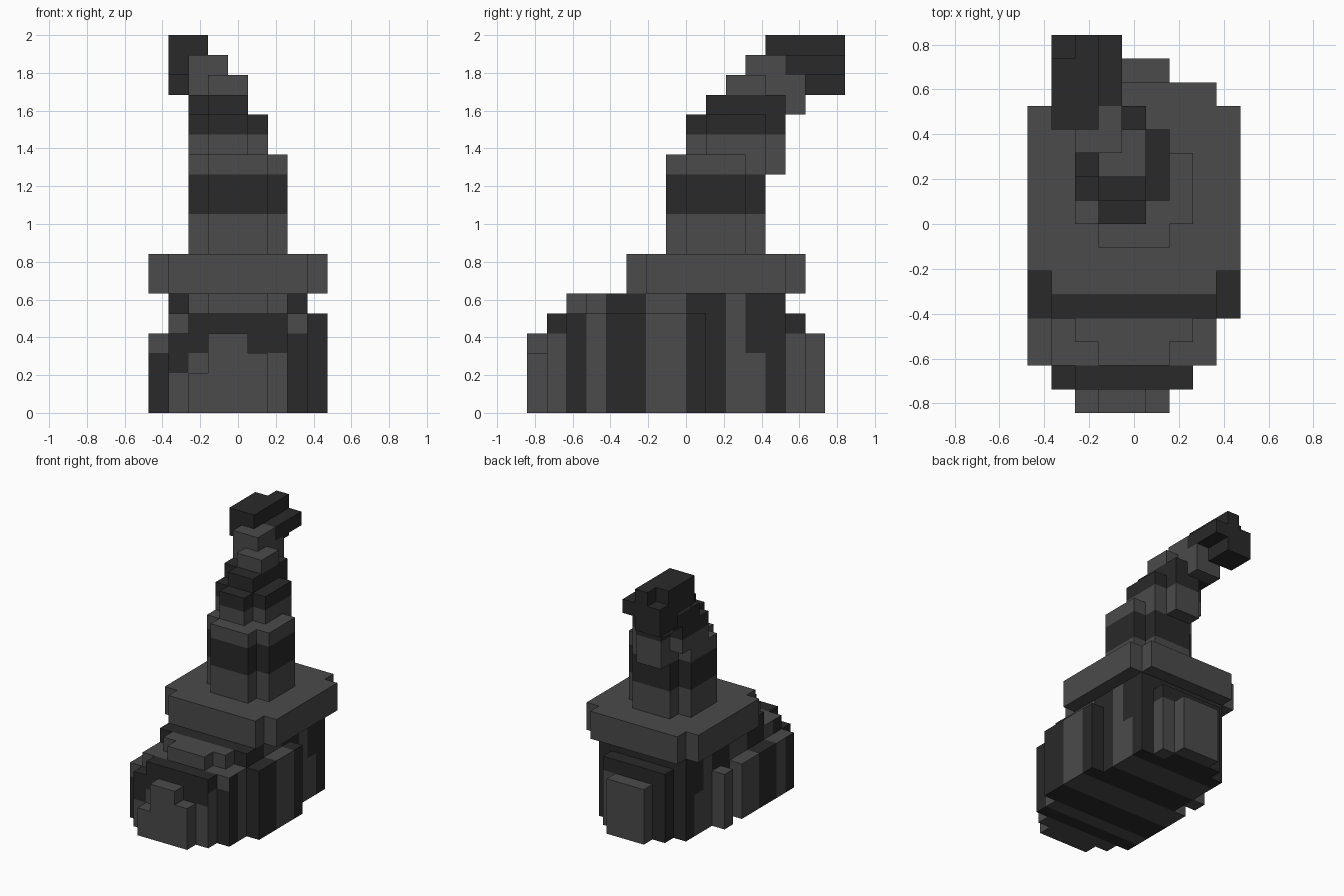
import bpy
import bmesh

cube = bpy.data.objects.get("Cube")
if cube:
    bpy.data.objects.remove(cube, do_unlink=True)

V = 2 / 19                      # block size
LIGHT, DARK = 0, 1


def material(name, value):
    m = bpy.data.materials.new(name)
    m.use_nodes = True
    c = (value, value, value, 1)
    m.diffuse_color = c
    m.node_tree.nodes["Principled BSDF"].inputs["Base Color"].default_value = c
    return m


MATS = [material("light grey", 0.069), material("dark grey", 0.0225)]

# Six face directions with the corners of a unit block
SIDES = {
    (1, 0, 0): [(1, 0, 0), (1, 1, 0), (1, 1, 1), (1, 0, 1)],
    (-1, 0, 0): [(0, 1, 0), (0, 0, 0), (0, 0, 1), (0, 1, 1)],
    (0, 1, 0): [(1, 1, 0), (0, 1, 0), (0, 1, 1), (1, 1, 1)],
    (0, -1, 0): [(0, 0, 0), (1, 0, 0), (1, 0, 1), (0, 0, 1)],
    (0, 0, 1): [(0, 0, 1), (1, 0, 1), (1, 1, 1), (0, 1, 1)],
    (0, 0, -1): [(0, 1, 0), (1, 1, 0), (1, 0, 0), (0, 0, 0)],
}


def blocks(name, boxes, colour):
    """Outer skin of a union of boxes (x0, x1, y0, y1, z0, z1) in block units."""
    cells = {(i, j, k) for a, b, c, d, e, f in boxes
             for i in range(a, b) for j in range(c, d) for k in range(e, f)}
    bm = bmesh.new()
    verts = {}
    for cell in sorted(cells):
        for n, corners in SIDES.items():
            if tuple(p + q for p, q in zip(cell, n)) in cells:
                continue
            ring = []
            for corner in corners:
                p = tuple(a + b for a, b in zip(cell, corner))
                if p not in verts:
                    verts[p] = bm.verts.new(((p[0] - 4.5) * V, (p[1] - 8) * V, p[2] * V))
                ring.append(verts[p])
            face = bm.faces.new(ring)
            face.material_index = colour(cell, n)
    # Merge flat areas of one colour
    bmesh.ops.dissolve_limit(bm, angle_limit=0.01, verts=bm.verts[:],
                             edges=bm.edges[:], delimit={'MATERIAL'})
    mesh = bpy.data.meshes.new(name)
    bm.to_mesh(mesh)
    bm.free()
    for m in MATS:
        mesh.materials.append(m)
    bpy.context.collection.objects.link(bpy.data.objects.new(name, mesh))


def body_colour(cell, n):
    """Stripes along the length, with darker upper edges at both ends."""
    i, j, k = cell
    if j == 1:
        if n[0] > 0:
            return DARK if k >= 4 else LIGHT
        return DARK if k >= (2 if i == 1 else 3) else LIGHT
    if j == 2:
        front_cap = n[1] < 0 and (i, k) in ((0, 3), (1, 4), (7, 4))
        return LIGHT if k >= 5 or n[2] > 0 or front_cap else DARK
    if j == 11:
        return DARK if k >= 3 else LIGHT
    if j == 13:
        return LIGHT if i == 6 and k < 4 else DARK
    if i == 0 and j == 9:
        return LIGHT
    return DARK if j in (4, 5, 8, 9, 12) else LIGHT


# Striped body with stepped ends and side ribs
blocks("striped_body", [
    (1, 8, 2, 13, 0, 5),
    (1, 2, 1, 2, 0, 4), (2, 7, 1, 2, 0, 5),
    (3, 6, 2, 3, 5, 6), (2, 7, 3, 4, 5, 6), (1, 8, 4, 13, 5, 6),
    (8, 9, 4, 9, 0, 5),
    (0, 1, 2, 8, 0, 4), (0, 1, 9, 10, 0, 4),
    (2, 7, 13, 14, 0, 5),
], body_colour)

# Stepped front plate and rear plate
blocks("front_plate", [(2, 3, 0, 1, 0, 2), (3, 5, 0, 1, 0, 4), (5, 6, 0, 1, 0, 3)],
       lambda c, n: LIGHT)
blocks("rear_plate", [(3, 6, 14, 15, 0, 4)], lambda c, n: LIGHT)

# Hat brim with cut corners
blocks("hat_brim", [(1, 8, 5, 14, 6, 8), (0, 9, 6, 13, 6, 8)], lambda c, n: LIGHT)

# Hat base with a dark band
blocks("hat_base", [(3, 6, 7, 12, 8, 13), (2, 7, 8, 11, 8, 13)],
       lambda c, n: DARK if c[2] in (10, 11) else LIGHT)

# Leaning middle of the hat with a second dark band
blocks("hat_middle", [
    (3, 5, 12, 13, 12, 15), (2, 6, 9, 12, 13, 15), (3, 5, 8, 9, 13, 15),
    (3, 5, 9, 13, 15, 16), (2, 5, 10, 13, 15, 16),
], lambda c, n: DARK if c[2] >= 14 else LIGHT)

# Upper bend of the hat
blocks("hat_bend", [
    (2, 4, 13, 14, 15, 17), (3, 5, 10, 12, 16, 17), (2, 4, 11, 13, 16, 18),
], lambda c, n: LIGHT)

# Dark drooping tip
blocks("hat_tip", [
    (1, 3, 14, 16, 16, 17), (1, 4, 13, 16, 17, 18), (1, 2, 12, 13, 17, 18),
    (1, 3, 12, 15, 18, 19), (2, 3, 15, 16, 18, 19),
], lambda c, n: DARK)
